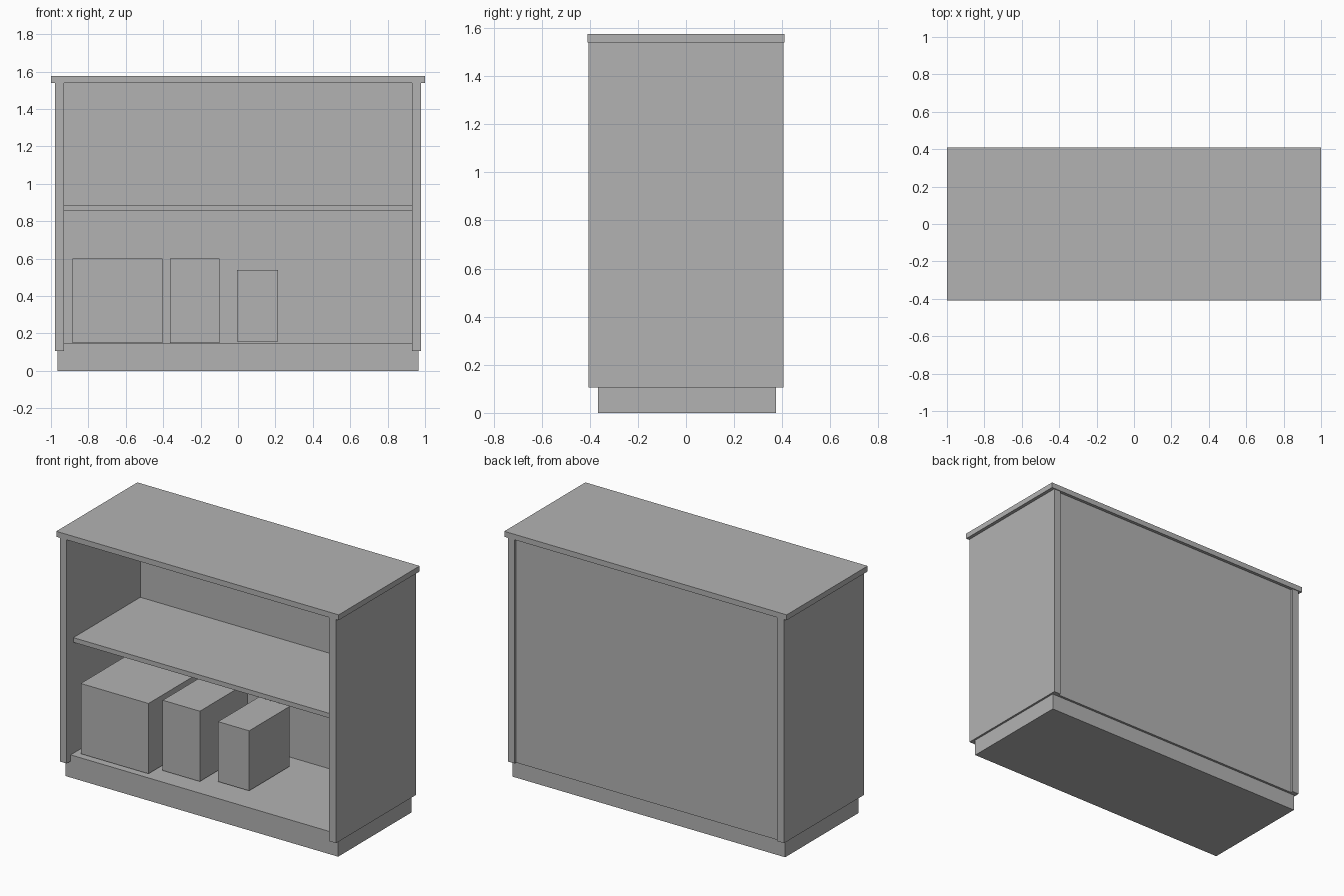
import bpy

cube = bpy.data.objects.get("Cube")
if cube:
    bpy.data.objects.remove(cube, do_unlink=True)

# Single matte grey for the whole unit
grey = bpy.data.materials.new("plain_grey")
grey.use_nodes = True
colour = (0.45, 0.45, 0.45, 1)
grey.diffuse_color = colour
grey.node_tree.nodes["Principled BSDF"].inputs["Base Color"].default_value = colour


def board(name, x, y, z):
    """Add a box spanning the given (low, high) range on each axis."""
    spans = (x, y, z)
    bpy.ops.mesh.primitive_cube_add(size=1, location=[(a + b) / 2 for a, b in spans])
    ob = bpy.context.object
    ob.name = ob.data.name = name
    ob.scale = [b - a for a, b in spans]
    bpy.ops.object.transform_apply(location=False, rotation=False, scale=True)
    ob.data.materials.append(grey)
    return ob


# Cabinet: recessed plinth with floor, top, back and shelf
inner = (-0.93, 0.93)
board("plinth_floor", (-0.965, 0.965), (-0.365, 0.375), (0, 0.145))
board("top_board", (-1, 1), (-0.41, 0.41), (1.54, 1.575))
board("back_panel", inner, (0.34, 0.39), (0.105, 1.54))
board("shelf", inner, (-0.337, 0.34), (0.855, 0.885))

# Side panels
for name, side in (("left_side", 1), ("right_side", -1)):
    x = sorted((side * 0.93, side * 0.978))
    board(name, x, (-0.405, 0.405), (0.105, 1.54))

# Storage boxes on the floor
board("large_box", (-0.885, -0.405), (-0.327, 0.32), (0.15, 0.6))
board("medium_box", (-0.363, -0.10), (-0.243, 0.243), (0.15, 0.6))
board("small_box", (-0.005, 0.215), (-0.194, 0.216), (0.156, 0.54))
